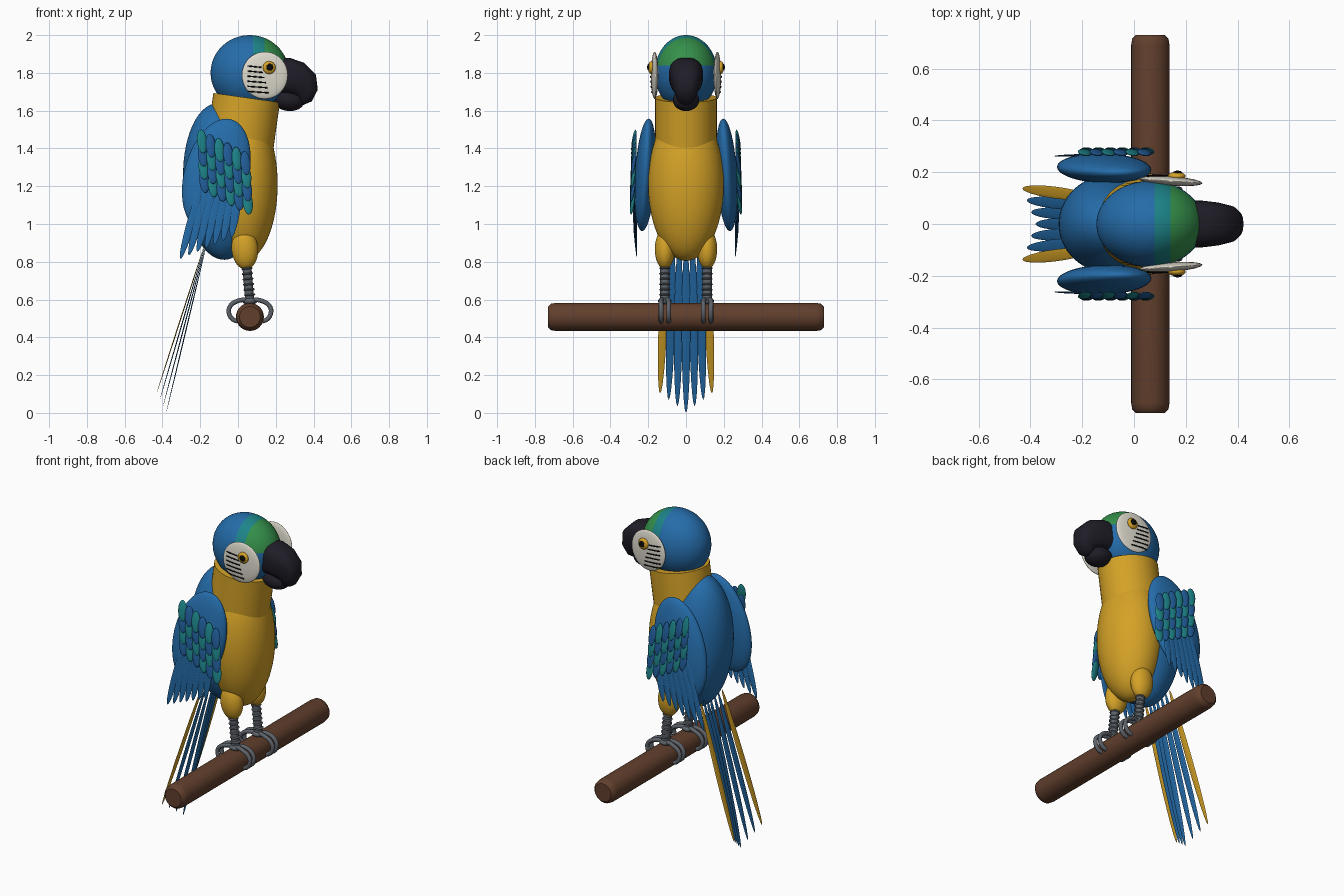
import bpy, bmesh, math
from mathutils import Vector, Matrix

old = bpy.data.objects.get("Cube")
if old:
    bpy.data.objects.remove(old, do_unlink=True)


def material(name, r, g, b):
    m = bpy.data.materials.new(name)
    m.use_nodes = True
    m.diffuse_color = (r, g, b, 1)
    bsdf = next(n for n in m.node_tree.nodes if n.type == 'BSDF_PRINCIPLED')
    bsdf.inputs["Base Color"].default_value = (r, g, b, 1)
    bsdf.inputs["Roughness"].default_value = 0.6
    return m


BLUE = material("blue", .018, .15, .4)
DEEP = material("deep blue", .015, .11, .32)
GOLD = material("gold", .66, .36, .02)
TEAL = material("teal", .012, .23, .25)
GREEN = material("green", .035, .28, .07)
WHITE = material("cream white", .74, .71, .62)
HORN = material("dark horn", .014, .012, .02)
GREY = material("leg grey", .11, .125, .145)
BROWN = material("bark brown", .12, .05, .026)
INK = material("black", .003, .003, .003)


def finish(name, bm, mats, matrix=None):
    me = bpy.data.meshes.new(name)
    bm.normal_update()
    bm.to_mesh(me)
    bm.free()
    for m in mats:
        me.materials.append(m)
    ob = bpy.data.objects.new(name, me)
    bpy.context.collection.objects.link(ob)
    if matrix:
        ob.matrix_world = matrix
    bpy.ops.object.select_all(action='DESELECT')
    ob.select_set(True)
    bpy.context.view_layer.objects.active = ob
    bpy.ops.object.shade_smooth_by_angle(angle=math.radians(40))
    return ob


def ball(name, loc, size, mat, tilt_y=0, tilt_x=0, tilt_z=0, seg=40):
    bm = bmesh.new()
    bmesh.ops.create_uvsphere(bm, u_segments=seg, v_segments=seg // 2, radius=1)
    bmesh.ops.scale(bm, vec=size, verts=bm.verts)
    rot = (Matrix.Rotation(tilt_z, 4, 'Z') @ Matrix.Rotation(tilt_x, 4, 'X')
           @ Matrix.Rotation(tilt_y, 4, 'Y'))
    return finish(name, bm, [mat], Matrix.Translation(loc) @ rot)


def feather(name, base, tip, normal, width, thick, mat):
    """Thin leaf shape stretched from base to tip, flat side along the normal."""
    base, tip = Vector(base), Vector(tip)
    z = (tip - base).normalized()
    x = Vector(normal).cross(z).normalized()
    y = z.cross(x)
    bm = bmesh.new()
    bmesh.ops.create_uvsphere(bm, u_segments=12, v_segments=12, radius=1)
    bmesh.ops.scale(bm, vec=(width / 2, thick / 2, (tip - base).length / 2), verts=bm.verts)
    m = Matrix((x, y, z)).transposed().to_4x4()
    return finish(name, bm, [mat], Matrix.Translation((base + tip) / 2) @ m)


def loft(name, rings, mat):
    """Skin and cap a list of vertex rings."""
    bm = bmesh.new()
    loops = [[bm.verts.new(p) for p in r] for r in rings]
    for a, b in zip(loops, loops[1:]):
        for i in range(len(a)):
            j = (i + 1) % len(a)
            bm.faces.new((a[i], a[j], b[j], b[i]))
    bm.faces.new(loops[0])
    bm.faces.new(loops[-1])
    bmesh.ops.recalc_face_normals(bm, faces=bm.faces)
    return finish(name, bm, [mat])


def tube(name, points, radius, mat):
    cu = bpy.data.curves.new(name, 'CURVE')
    cu.dimensions = '3D'
    cu.bevel_depth = radius
    cu.bevel_resolution = 3
    cu.use_fill_caps = True
    sp = cu.splines.new('BEZIER')
    sp.bezier_points.add(len(points) - 1)
    for bp, p in zip(sp.bezier_points, points):
        bp.co = p
        bp.handle_left_type = bp.handle_right_type = 'AUTO'
    cu.materials.append(mat)
    ob = bpy.data.objects.new(name, cu)
    bpy.context.collection.objects.link(ob)
    bpy.ops.object.select_all(action='DESELECT')
    ob.select_set(True)
    bpy.context.view_layer.objects.active = ob
    bpy.ops.object.convert(target='MESH')
    return ob


# Perch with softened ends
perch = []
for y, r in ((-.73, .055), (-.715, .07), (-.69, .074), (.69, .074), (.715, .07), (.73, .055)):
    perch.append([(.063 + r * math.cos(t * math.tau / 32), y, .508 + r * math.sin(t * math.tau / 32))
                  for t in range(32)])
loft("perch", perch, BROWN)

# Body
ball("belly", (.03, 0, 1.21), (.18, .2, .405), GOLD, seg=64)
ball("back", (-.09, 0, 1.225), (.2, .19, .415), BLUE, tilt_y=-.05, seg=64)
bm = bmesh.new()
bmesh.ops.create_cone(bm, cap_ends=True, segments=48, radius1=1, radius2=1, depth=.27)
bmesh.ops.scale(bm, vec=(.178, .163, 1), verts=bm.verts)
finish("neck", bm, [GOLD], Matrix.Translation((.027, 0, 1.535)) @ Matrix.Rotation(.14, 4, 'Y'))

# Head: the crown is cut into a teal band and a green forehead
bm = bmesh.new()
bmesh.ops.create_uvsphere(bm, u_segments=64, v_segments=32, radius=1)
bmesh.ops.scale(bm, vec=(.207, .166, .2), verts=bm.verts)
bmesh.ops.translate(bm, vec=(.062, 0, 1.8), verts=bm.verts)
for co, no in (((.08, 0, 0), (1, 0, 0)), ((.14, 0, 0), (1, 0, 0)), ((0, 0, 1.84), (0, 0, 1))):
    bmesh.ops.bisect_plane(bm, geom=bm.verts[:] + bm.edges[:] + bm.faces[:], plane_co=co, plane_no=no)
for f in bm.faces:
    c = f.calc_center_median()
    if c.z > 1.84 and c.x > .08:
        f.material_index = 2 if c.x > .14 else 1
finish("head", bm, [BLUE, TEAL, GREEN])

# Hooked beak: rounded-box sections swept down a curve (x, z, turn, half height, half width)
sections = ((.2, 1.785, 0, .095, .09), (.265, 1.785, .1, .095, .09), (.315, 1.768, .4, .092, .084),
            (.355, 1.735, .8, .08, .072), (.37, 1.69, 1.2, .056, .058), (.355, 1.65, 1.6, .035, .042),
            (.335, 1.632, 1.8, .01, .015))
rings = []
for x, z, turn, h, w in sections:
    ring = []
    for t in range(32):
        c, s = math.cos(t * math.tau / 32), math.sin(t * math.tau / 32)
        u = math.copysign(abs(s) ** .75, s) * h
        ring.append((x + u * math.sin(turn), math.copysign(abs(c) ** .75, c) * w, z + u * math.cos(turn)))
    rings.append(ring)
loft("upper_beak", rings, HORN)
ball("lower_beak", (.265, 0, 1.655), (.085, .07, .056), HORN, tilt_y=.15)

# Tail fan
for i in range(-3, 4):
    a = abs(i)
    feather("tail_feather_%d" % (i + 4), (-.165 - .003 * a, .035 * i, .9),
            (-.38 - .017 * a, .0457 * i, .001 + .034 * a), (1, 0, -.25), .046, .006, GOLD if a == 3 else BLUE)

for s, side in ((-1, "front"), (1, "back")):
    # Wing
    ball(side + "_wing", (-.115, .215 * s, 1.26), (.17, .055, .305), BLUE,
         tilt_y=.26, tilt_x=.06 * s, seg=48)
    for i in range(7):
        feather("%s_flight_feather_%d" % (side, i + 1), (-.17 + .03 * i, (.268 + .002 * i) * s, 1.27 - .01 * i),
                (-.305 + .045 * i, (.262 + .002 * i) * s, .815 + .019 * i), (0, 1, 0), .046, .008, BLUE)
    for row in range(4):
        for col in range(6):
            x, z = -.19 + .046 * col + .004 * row, 1.435 - .023 * col - .07 * row
            y = (.277 + .002 * row) * s
            feather("%s_covert_%d_%d" % (side, row + 1, col + 1), (x - .006, y - .01 * s, z + .065),
                    (x + .006, y + .008 * s, z - .06), (.25, s, 0), .054, .018,
                    DEEP if (row + col) % 2 else TEAL)

    # Face patch, eye and cheek lines
    ball(side + "_face_patch", (.142, .166 * s, 1.787), (.122, .018, .125), WHITE, tilt_z=-.07 * s)
    ball(side + "_eye", (.165, .184 * s, 1.828), (.034, .017, .034), GOLD, seg=24)
    ball(side + "_pupil", (.168, .197 * s, 1.83), (.019, .009, .019), INK, seg=20)
    for k in range(6):
        z, end = 1.837 - .027 * k, .125 + .008 * k
        pts = []
        for t in range(5):
            x = .05 + (end - .05) * t / 4
            zz = z - .008 * t / 4
            bulge = max(0, 1 - ((x - .142) / .122) ** 2 - ((zz - 1.787) / .125) ** 2)
            pts.append((x, s * (.166 - .07 * (x - .142) + .018 * math.sqrt(bulge) + .001), zz))
        tube("%s_cheek_line_%d" % (side, k + 1), pts, .0035, INK)

    # Leg with ring scales
    y = .112 * s
    ball(side + "_thigh", (.036, y, .867), (.07, .053, .107), GOLD, tilt_y=-.08)
    tube(side + "_shin", [(.045, y, .8), (.053, y, .7), (.062, y, .59)], .025, GREY)
    for k in range(6):
        ball("%s_leg_ring_%d" % (side, k + 1), (.047 + .003 * k, y, .765 - .028 * k),
             (.03, .03, .009), GREY, tilt_y=-.1, seg=20)
    ball(side + "_foot", (.062, y, .592), (.04, .036, .02), GREY, seg=24)

    # Toes curling round the perch, two ahead and two behind
    for d, way in ((1, "fore"), (-1, "hind")):
        for off in (-.02, .02):
            path = ((0, .597), (.06, .594), (.106, .562), (.11, .525), (.09, .495), (.065, .485))
            tube("%s_%s_toe_%s" % (side, way, "inner" if off < 0 else "outer"),
                 [(.063 + d * px, y + s * off * min(1, .4 + px * 10), pz) for px, pz in path], .0125, GREY)
